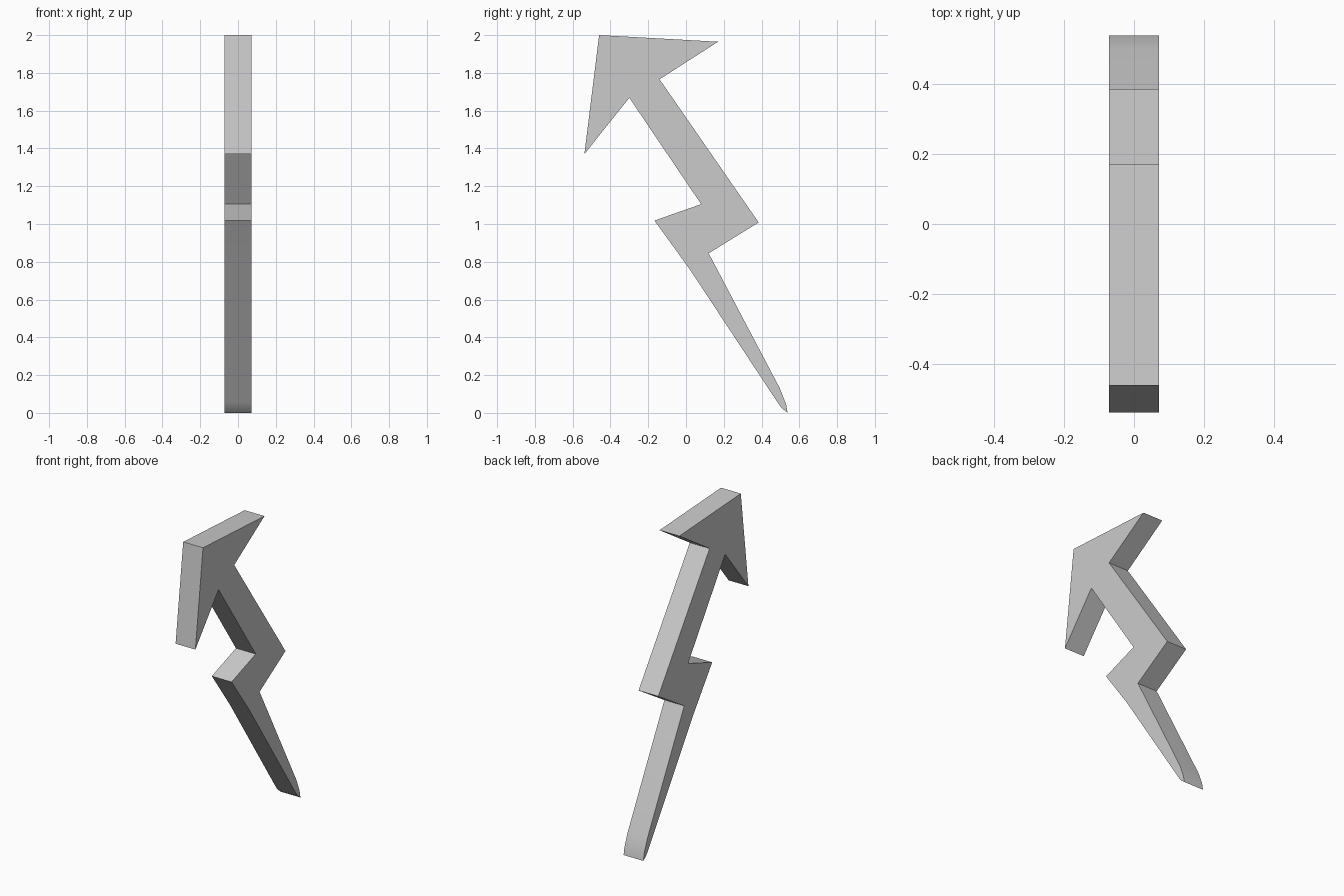
import bpy, bmesh, math

cube = bpy.data.objects.get("Cube")
if cube:
    bpy.data.objects.remove(cube, do_unlink=True)

HALF_WIDTH = 0.071

grey = bpy.data.materials.new("light_grey")
grey.use_nodes = True
colour = (0.6, 0.6, 0.6, 1)
grey.diffuse_color = colour
grey.node_tree.nodes["Principled BSDF"].inputs["Base Color"].default_value = colour

# Side outline (y, z) of the zigzag bolt with an arrow head
outline = [
    (-0.46, 2.0), (-0.538, 1.37), (-0.30, 1.668),           # head, front barb
    (0.08, 1.105), (-0.167, 1.018),                         # front notch
    (0.02, 0.76), (0.485, 0.055), (0.507, 0.025),           # tapering tail, front edge
    (0.538, 0.0), (0.53, 0.045), (0.497, 0.13),             # rounded tip
    (0.12, 0.845), (0.385, 1.008),                          # back notch
    (-0.14, 1.766), (0.17, 1.965),                          # head, back barb
]

# Extrude the outline across the width
bm = bmesh.new()
face = bm.faces.new([bm.verts.new((-HALF_WIDTH, y, z)) for y, z in outline])
side = bmesh.ops.extrude_face_region(bm, geom=[face])
moved = [v for v in side["geom"] if isinstance(v, bmesh.types.BMVert)]
bmesh.ops.translate(bm, verts=moved, vec=(2 * HALF_WIDTH, 0, 0))
bmesh.ops.recalc_face_normals(bm, faces=bm.faces)

mesh = bpy.data.meshes.new("bolt_arrow")
bm.to_mesh(mesh)
bm.free()
mesh.materials.append(grey)
bolt = bpy.data.objects.new("bolt_arrow", mesh)
bpy.context.collection.objects.link(bolt)

# Smooth only the gently curved tail edges
bpy.ops.object.select_all(action="DESELECT")
bolt.select_set(True)
bpy.context.view_layer.objects.active = bolt
bpy.ops.object.shade_smooth_by_angle(angle=math.radians(30))
